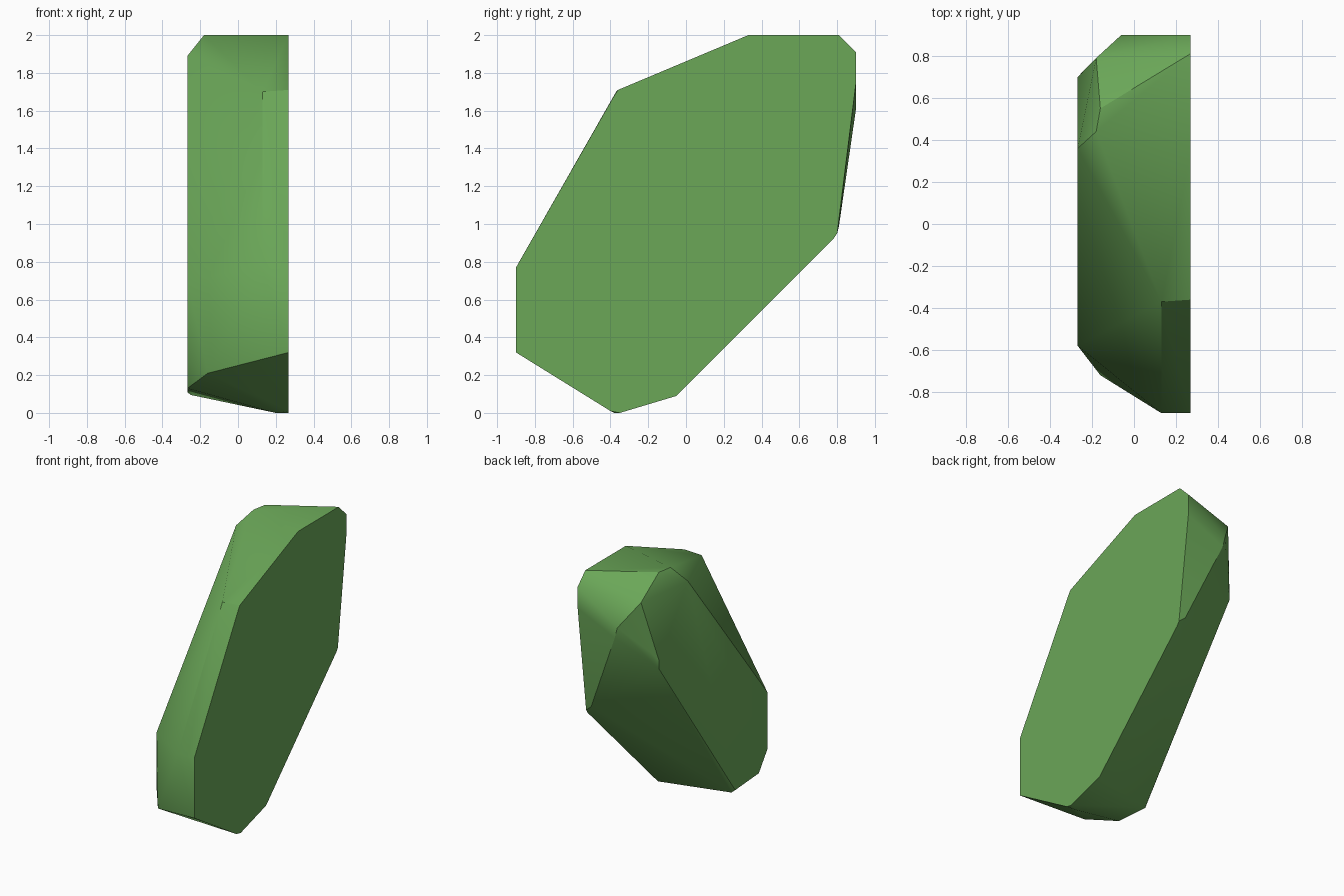
import bpy, bmesh, math

cube = bpy.data.objects.get("Cube")
if cube:
    bpy.data.objects.remove(cube, do_unlink=True)

# Single green material
green = bpy.data.materials.new("leaf_green")
green.use_nodes = True
colour = (0.145, 0.385, 0.097, 1)
green.diffuse_color = colour
bsdf = green.node_tree.nodes["Principled BSDF"]
bsdf.inputs["Base Color"].default_value = colour
bsdf.inputs["Roughness"].default_value = 0.8

# Flat cut side: outline in y, z
cut_side = [(-0.9, 0.32), (-0.9, 0.77), (-0.38, 1.68), (-0.36, 1.71), (0.33, 2.0),
            (0.81, 2.0), (0.9, 1.91), (0.9, 1.75), (0.8, 0.95), (0.78, 0.92),
            (-0.05, 0.09), (-0.35, 0.0), (-0.4, 0.01)]
# Smaller opposite side: outline in y, z
far_side = [(-0.58, 0.7), (-0.58, 0.27), (-0.48, 0.13), (-0.2, 0.11),
            (0.70, 1.36), (0.70, 1.42), (0.36, 1.89)]
# Corners between the two sides: x, y, z
corners = [(0.13, -0.9, 0.77), (0.13, -0.37, 1.70),      # front ridge
           (-0.16, -0.72, 0.21),                         # lower front
           (0.2, -0.38, 0.0), (-0.25, -0.18, 0.095),     # underside
           (-0.18, 0.44, 2.0), (-0.16, 0.55, 2.0),       # top
           (-0.18, 0.79, 1.87), (-0.06, 0.9, 1.69),      # upper back
           (-0.04, 0.9, 1.61), (-0.22, 0.75, 1.5),
           (0.22, 0.81, 0.99)]                           # lower back

# Wrap the corners in a convex faceted shell
bm = bmesh.new()
points = [(0.268, y, z) for y, z in cut_side]
points += [(-0.268, y, z) for y, z in far_side] + corners
for p in points:
    bm.verts.new(p)
hull = bmesh.ops.convex_hull(bm, input=bm.verts[:])
loose = [v for v in bm.verts if not v.link_faces]
bmesh.ops.delete(bm, geom=loose, context='VERTS')
bmesh.ops.dissolve_limit(bm, angle_limit=math.radians(1),
                         verts=bm.verts[:], edges=bm.edges[:])
bmesh.ops.recalc_face_normals(bm, faces=bm.faces[:])

mesh = bpy.data.meshes.new("faceted_rock")
bm.to_mesh(mesh)
bm.free()
mesh.materials.append(green)
rock = bpy.data.objects.new("faceted_rock", mesh)
bpy.context.collection.objects.link(rock)

# Soft shading across shallow facets, crisp at strong edges
bpy.ops.object.select_all(action='DESELECT')
rock.select_set(True)
bpy.context.view_layer.objects.active = rock
bpy.ops.object.shade_smooth_by_angle(angle=math.radians(30))
